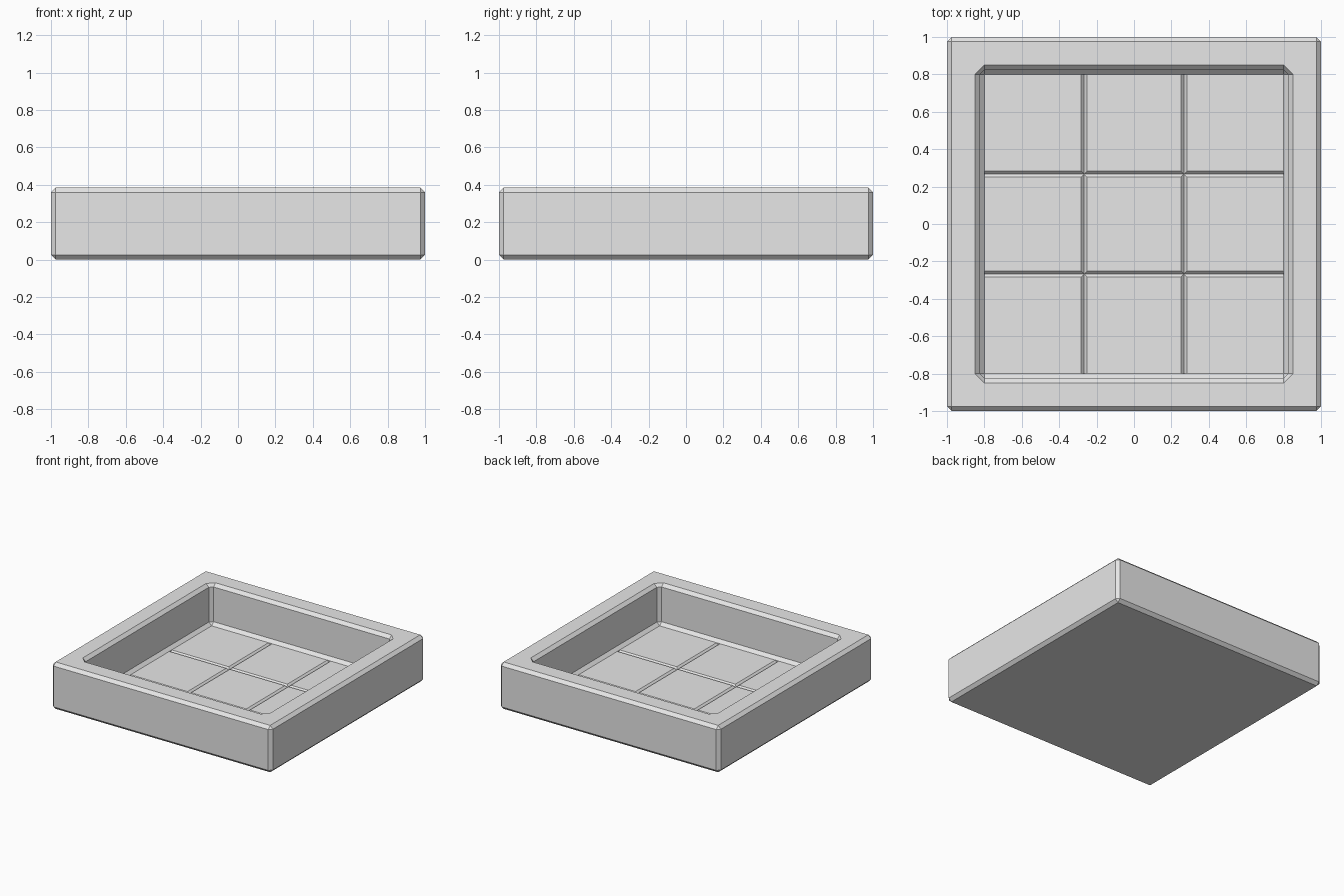
import bpy
import bmesh

if "Cube" in bpy.data.objects:
    bpy.data.objects.remove(bpy.data.objects["Cube"])

FLOOR = 0.05        # height of the tray floor
DEPTH = 0.016       # groove depth
GROOVE = 0.267      # groove centre distance from the middle
HALF = 0.016        # half of the groove width
EDGE = 0.8          # half size of the floor

grey = bpy.data.materials.new("light grey")
grey.diffuse_color = (0.8, 0.8, 0.8, 1)
grey.use_nodes = True
grey.node_tree.nodes["Principled BSDF"].inputs["Base Color"].default_value = grey.diffuse_color


def ring(bm, half, cut, z):
    """Square loop with corners cut off, always eight points."""
    k = half - cut
    pts = [(half, -k), (half, k), (k, half), (-k, half),
           (-half, k), (-half, -k), (-k, -half), (k, -half)]
    return [bm.verts.new((x, y, z)) for x, y in pts]


def finish(bm, name):
    bmesh.ops.remove_doubles(bm, verts=bm.verts, dist=1e-4)
    mesh = bpy.data.meshes.new(name)
    bm.to_mesh(mesh)
    bm.free()
    mesh.materials.append(grey)
    obj = bpy.data.objects.new(name, mesh)
    bpy.context.collection.objects.link(obj)


# Tray body: underside, outer walls, rim and inner walls (half size, cut, z)
bm = bmesh.new()
profile = [(0.975, 0, 0), (1, 0.025, 0.025), (1, 0.025, 0.36), (0.975, 0, 0.385),
           (0.85, 0.05, 0.385), (0.825, 0.025, 0.36), (0.825, 0.025, FLOOR + 0.025),
           (EDGE, 0, FLOOR)]
rings = [ring(bm, *p) for p in profile]
bm.faces.new(rings[0][::-1])
for n, (a, b) in enumerate(zip(rings, rings[1:])):
    if n == 3:
        continue
    for i in range(8):
        j = (i + 1) % 8
        bm.faces.new((a[i], a[j], b[j], b[i]))
# Flat rim: four clean mitred pieces plus corner pieces
a, b = rings[3], rings[4]
for i in range(8):
    j = (i + 1) % 8
    bm.faces.new((a[i], a[j], b[j], b[i]))
bmesh.ops.remove_doubles(bm, verts=bm.verts, dist=1e-4)
bmesh.ops.dissolve_degenerate(bm, edges=bm.edges, dist=1e-5)
finish(bm, "tray_body")

# Tray floor: nine panels divided by V-shaped grooves
bm = bmesh.new()
steps = [-EDGE]
for c in (-GROOVE, GROOVE):
    steps += [c - HALF, c, c + HALF]
steps.append(EDGE)
low = {2, 5}
grid = [[bm.verts.new((x, y, FLOOR - DEPTH * (i in low or j in low)))
         for j, y in enumerate(steps)] for i, x in enumerate(steps)]
for i in range(7):
    for j in range(7):
        q = [grid[i][j], grid[i + 1][j], grid[i + 1][j + 1], grid[i][j + 1]]
        lows = [v.co.z < FLOOR - 1e-4 for v in q]
        if sum(lows) == 3:      # groove crossing, creased towards its middle
            k = lows.index(False)
            q = q[k:] + q[:k]
            bm.faces.new(q[:3])
            bm.faces.new((q[0], q[2], q[3]))
        else:
            bm.faces.new(q)
# Groove end caps
for c in low:
    for e, flip in ((0, 1), (7, -1)):
        bm.faces.new([grid[e][c + d] for d in (-1, 0, 1)][::flip])
        bm.faces.new([grid[c + d][e] for d in (-1, 0, 1)][::-flip])
finish(bm, "tray_floor")
